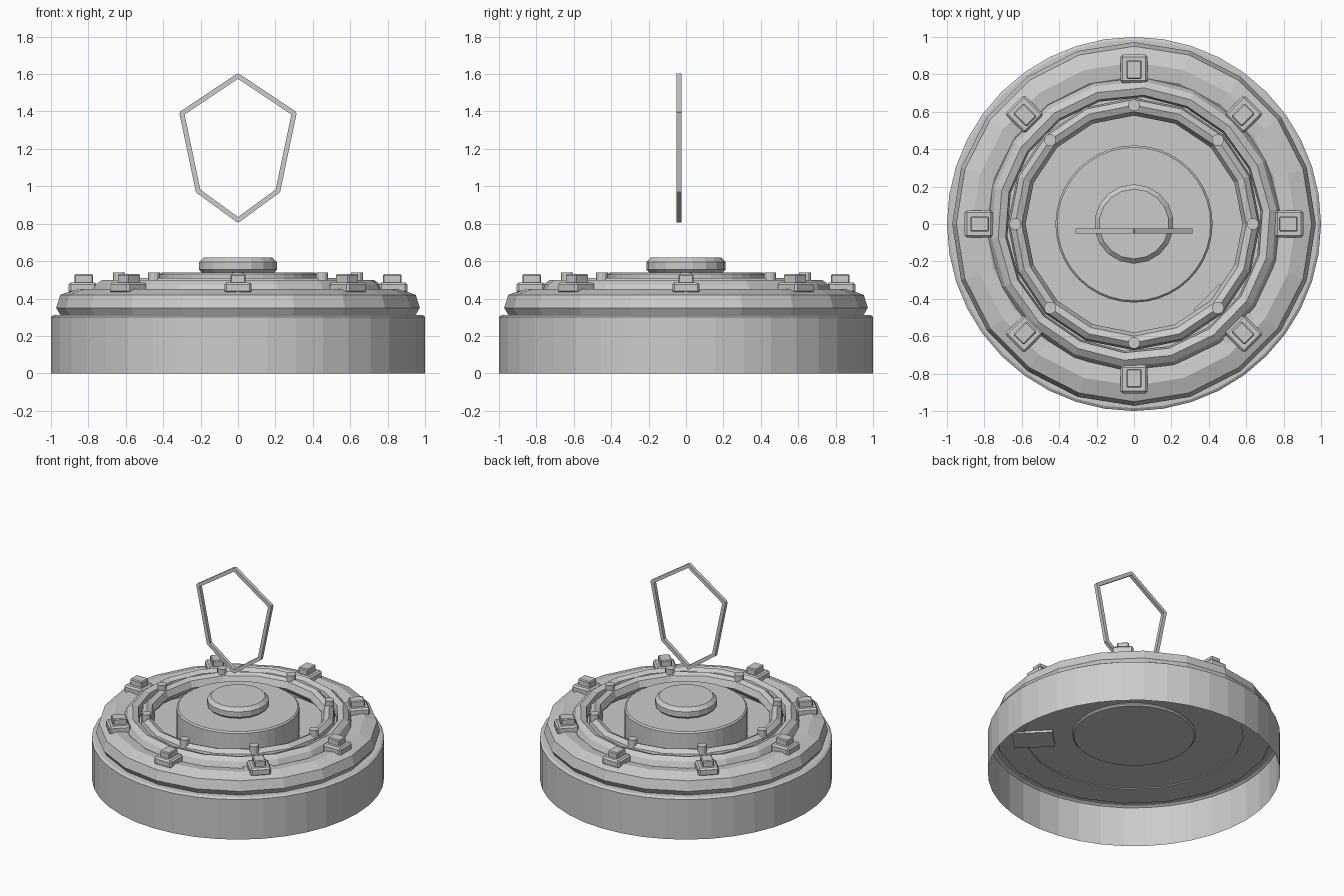
import bpy, bmesh, math
from mathutils import Matrix, Vector

if "Cube" in bpy.data.objects:
    bpy.data.objects.remove(bpy.data.objects["Cube"])


def finish(bm, name, bevel=0.0):
    mesh = bpy.data.meshes.new(name)
    bmesh.ops.recalc_face_normals(bm, faces=bm.faces)
    bm.to_mesh(mesh)
    bm.free()
    ob = bpy.data.objects.new(name, mesh)
    bpy.context.collection.objects.link(ob)
    if bevel:
        mod = ob.modifiers.new("edge_bevel", "BEVEL")
        mod.width = bevel
        mod.segments = 1
        mod.limit_method = 'ANGLE'
        mod.angle_limit = math.radians(40)
    return ob


def lathe(name, profile, sides, turn=0.0, closed=True):
    """Spin an (r, z) profile around z."""
    bm = bmesh.new()
    rows = []
    for i in range(sides):
        a = 2 * math.pi * i / sides + turn
        rows.append([bm.verts.new((r * math.cos(a), r * math.sin(a), z)) for r, z in profile])
    n = len(profile)
    for i in range(sides):
        a, b = rows[i], rows[(i + 1) % sides]
        for j in range(n if closed else n - 1):
            k = (j + 1) % n
            bm.faces.new((a[j], b[j], b[k], a[k]))
    return bm


def ring(name, profile, sides, turn=0.0):
    return finish(lathe(name, profile, sides, turn), name)


def disc(name, r, z0, z1, sides, loc=(0, 0), bevel=0.0):
    bm = bmesh.new()
    bmesh.ops.create_cone(bm, cap_ends=True, segments=sides, radius1=r, radius2=r, depth=z1 - z0,
                          matrix=Matrix.Translation((loc[0], loc[1], (z0 + z1) / 2)))
    return finish(bm, name, bevel)


def box(name, size, matrix, bevel=0.0):
    bm = bmesh.new()
    bmesh.ops.create_cube(bm, size=1, matrix=matrix @ Matrix.Diagonal((*size, 1)))
    return finish(bm, name, bevel)


# Open-bottomed base drum with its top plate
bm = lathe("base_drum", [(1.0, 0.0), (1.0, 0.302), (0.985, 0.312)], 40, closed=False)
top = [v for v in bm.verts if v.co.z > 0.31]
bmesh.ops.contextual_create(bm, geom=top + [e for e in bm.edges if all(v in top for v in e.verts)])
finish(bm, "base_drum")

# Faceted rings, outermost first
ring("outer_ring", [(0.945, 0.305), (0.972, 0.35), (0.95, 0.42), (0.865, 0.45),
                    (0.79, 0.44), (0.74, 0.40), (0.75, 0.305)], 20)
ring("middle_ring", [(0.80, 0.40), (0.765, 0.475), (0.73, 0.50), (0.69, 0.485),
                     (0.68, 0.42), (0.72, 0.36)], 18, 0.1)
ring("inner_ring", [(0.675, 0.44), (0.665, 0.485), (0.635, 0.51), (0.60, 0.495),
                    (0.58, 0.45), (0.61, 0.41), (0.65, 0.41)], 16)

# Central stepped plug
disc("centre_plug", 0.42, 0.295, 0.54, 40, bevel=0.01)
disc("centre_button", 0.212, 0.53, 0.62, 18, bevel=0.025)

# Clamps and pins around the rings
for i in range(8):
    a = i * math.pi / 4
    turn = Matrix.Rotation(a, 4, 'Z')
    box(f"clamp_base_{i}", (0.15, 0.145, 0.06), turn @ Matrix.Translation((0.83, 0, 0.457)), 0.012)
    box(f"clamp_cap_{i}", (0.10, 0.08, 0.05), turn @ Matrix.Translation((0.825, 0, 0.505)), 0.006)
    disc(f"pin_{i}", 0.032, 0.48, 0.54, 12, (0.635 * math.cos(a), 0.635 * math.sin(a)))

# Latch block set into the plate under the rings
box("latch_block", (0.28, 0.20, 0.15),
    Matrix.Rotation(-math.pi / 4, 4, 'Z') @ Matrix.Translation((0.69, 0, 0.37)))

# Floating wire outline made of straight square bars
outline = [(0, 1.59), (0.30, 1.39), (0.213, 0.975), (0, 0.82), (-0.213, 0.975), (-0.30, 1.39)]
for i, (x0, z0) in enumerate(outline):
    x1, z1 = outline[(i + 1) % len(outline)]
    d = Vector((x1 - x0, 0, z1 - z0))
    mid = Matrix.Translation(((x0 + x1) / 2, -0.037, (z0 + z1) / 2))
    box(f"outline_bar_{i}", (d.length + 0.008, 0.026, 0.026),
        mid @ Matrix.Rotation(-math.atan2(d.z, d.x), 4, 'Y'))
